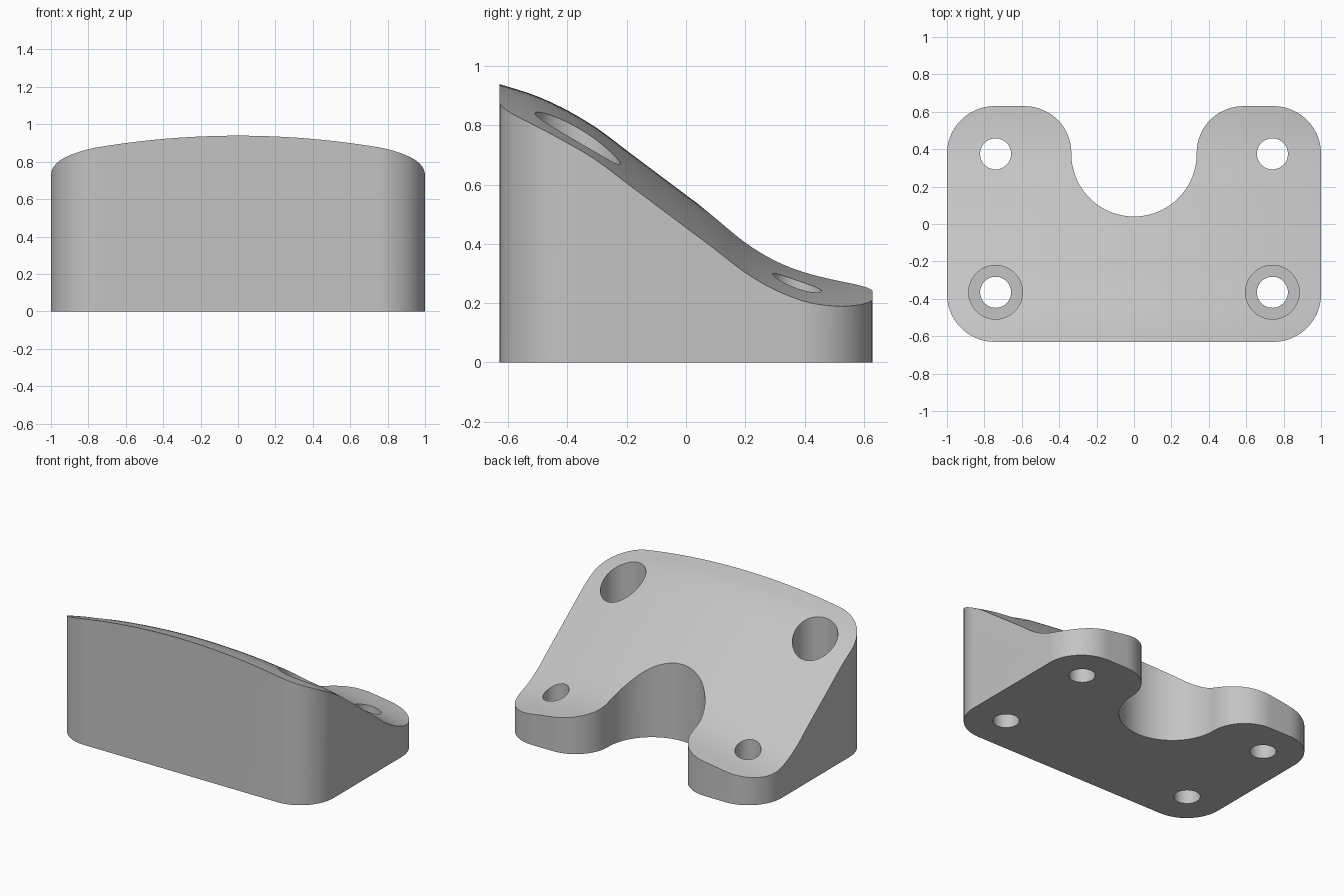
import bpy, bmesh, math

default = bpy.data.objects.get("Cube")
if default:
    bpy.data.objects.remove(default, do_unlink=True)

# Single grey material
grey = bpy.data.materials.new("plain grey")
grey.use_nodes = True
colour = (0.55, 0.55, 0.55, 1)
grey.diffuse_color = colour
grey.node_tree.nodes["Principled BSDF"].inputs["Base Color"].default_value = colour


def new_object(name, bm):
    bmesh.ops.recalc_face_normals(bm, faces=bm.faces)
    mesh = bpy.data.meshes.new(name)
    bm.to_mesh(mesh)
    bm.free()
    mesh.materials.append(grey)
    obj = bpy.data.objects.new(name, mesh)
    bpy.context.collection.objects.link(obj)
    return obj


def prism(name, outline, z0, z1):
    bm = bmesh.new()
    face = bm.faces.new([bm.verts.new((x, y, z0)) for x, y in outline])
    top = bmesh.ops.extrude_face_region(bm, geom=[face])["geom"]
    verts = [v for v in top if isinstance(v, bmesh.types.BMVert)]
    bmesh.ops.translate(bm, verts=verts, vec=(0, 0, z1 - z0))
    return new_object(name, bm)


def arc(cx, cy, r, start, end, steps=20):
    angles = [math.radians(start + (end - start) * i / steps) for i in range(steps + 1)]
    return [(cx + r * math.cos(a), cy + r * math.sin(a)) for a in angles]


def circle(cx, cy, r):
    return arc(cx, cy, r, 0, 360, 48)[:-1]


# Centre-line heights at equal steps along y
STEP, START = 0.1, -0.7
SPINE = [0.957, 0.93, 0.897, 0.85, 0.79, 0.715, 0.64, 0.565,
         0.49, 0.413, 0.355, 0.316, 0.293, 0.28, 0.27]


def top_height(x, y):
    t = (y - START) / STEP
    i = min(max(int(t), 1), len(SPINE) - 3)
    t -= i
    a, b, c, d = SPINE[i - 1:i + 3]
    spine = b + 0.5 * t * (c - a + t * (2*a - 5*b + 4*c - d + t * (3*(b - c) + d - a)))
    return spine - 0.11 * x * x


# Footprint: rounded corners with a round slot in the back edge
right_half = (arc(0.745, -0.375, 0.255, -90, 0)
              + arc(0.745, 0.375, 0.255, 0, 90)
              + arc(0.585, 0.38, 0.25, 90, 180)
              + arc(0, 0.375, 0.335, 0, -90, 32))
left_half = [(-x, y) for x, y in reversed(right_half[:-1])]
block = prism("sloped_mounting_block", right_half + left_half, 0, 1.3)

# Crowned sloping volume that trims the block
bm = bmesh.new()
NX, NY = 44, 54
grid = [[bm.verts.new((x, y, top_height(x, y)))
         for x in [-1.07 + 2.14 * i / NX for i in range(NX + 1)]]
        for y in [-0.67 + 1.34 * j / NY for j in range(NY + 1)]]
surface = [bm.faces.new((grid[j][i], grid[j][i + 1], grid[j + 1][i + 1], grid[j + 1][i]))
           for j in range(NY) for i in range(NX)]
rim = [e for e in bm.edges if e.is_boundary]
skirt = bmesh.ops.extrude_edge_only(bm, edges=rim)["geom"]
for v in skirt:
    if isinstance(v, bmesh.types.BMVert):
        v.co.z = -0.5
bmesh.ops.holes_fill(bm, edges=[e for e in bm.edges if e.is_boundary], sides=0)
cuts = [("INTERSECT", new_object("slope_cutter", bm))]

# Through holes, with counterbores in the tall front end
for side in (-1, 1):
    for y in (-0.365, 0.375):
        cuts.append(("DIFFERENCE", prism("hole_cutter", circle(side * 0.74, y, 0.083), -0.2, 1.5)))
    cuts.append(("DIFFERENCE", prism("counterbore_cutter", circle(side * 0.74, -0.365, 0.144), 0.2, 1.5)))

bpy.ops.object.select_all(action="DESELECT")
bpy.context.view_layer.objects.active = block
block.select_set(True)
for operation, cutter in cuts:
    cutter.hide_render = True
    mod = block.modifiers.new("cut", "BOOLEAN")
    mod.operation, mod.solver, mod.object = operation, "EXACT", cutter
    bpy.ops.object.modifier_apply(modifier=mod.name)
    bpy.data.objects.remove(cutter, do_unlink=True)

bpy.ops.object.shade_smooth_by_angle(angle=math.radians(30))
